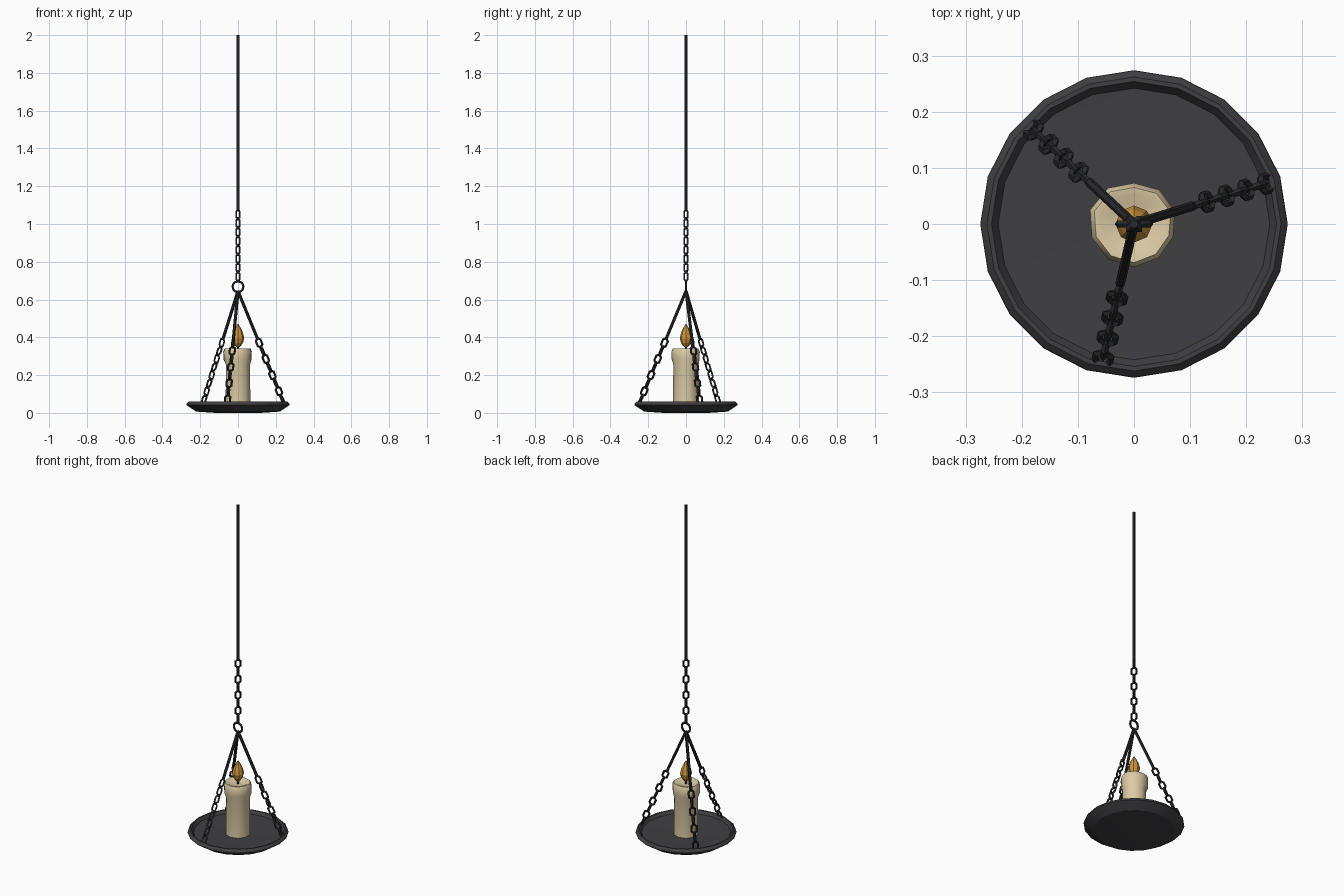
import bpy, bmesh, math
from mathutils import Vector

if "Cube" in bpy.data.objects:
    bpy.data.objects.remove(bpy.data.objects["Cube"])


def material(name, rgb):
    m = bpy.data.materials.new(name)
    m.diffuse_color = (*rgb, 1)
    m.use_nodes = True
    m.node_tree.nodes["Principled BSDF"].inputs["Base Color"].default_value = m.diffuse_color
    return m


IRON = material("dark iron", (0.022, 0.023, 0.025))
PLATE = material("plate grey", (0.05, 0.05, 0.056))
WAX = material("cream wax", (0.72, 0.60, 0.38))
FLAME = material("amber flame", (0.62, 0.30, 0.05))


def finish(name, bm, mat, smooth=None):
    bmesh.ops.recalc_face_normals(bm, faces=bm.faces)
    me = bpy.data.meshes.new(name)
    bm.to_mesh(me)
    bm.free()
    me.materials.append(mat)
    ob = bpy.data.objects.new(name, me)
    bpy.context.collection.objects.link(ob)
    if smooth:
        bpy.ops.object.select_all(action='DESELECT')
        ob.select_set(True)
        bpy.context.view_layer.objects.active = ob
        bpy.ops.object.shade_smooth_by_angle(angle=math.radians(smooth))
    return ob


def lathe(profile, n, phase=0.0, warp=None):
    """Revolve (radius, z) points around z and cap both ends."""
    bm = bmesh.new()
    rows = []
    for r, z in profile:
        row = []
        for i in range(n):
            a = phase + math.tau * i / n
            rr = r + (warp(a, z) if warp else 0)
            row.append(bm.verts.new((rr * math.cos(a), rr * math.sin(a), z)))
        rows.append(row)
    for lo, hi in zip(rows, rows[1:]):
        for i in range(n):
            j = (i + 1) % n
            bm.faces.new((lo[i], lo[j], hi[j], hi[i]))
    bm.faces.new(rows[0])
    bm.faces.new(rows[-1])
    return bm


def loop_ring(bm, center, axis, side, half_len, half_wid, tube, n=6, m=4):
    """Closed ring lying in the plane of axis and side."""
    normal = axis.cross(side)
    rows = []
    for i in range(n):
        a = math.tau * i / n
        out = axis * math.cos(a) + side * math.sin(a)
        c = center + axis * half_len * math.cos(a) + side * half_wid * math.sin(a)
        rows.append([bm.verts.new(c + tube * (out * math.cos(math.tau * k / m)
                                              + normal * math.sin(math.tau * k / m)))
                     for k in range(m)])
    for i in range(n):
        p, q = rows[i], rows[(i + 1) % n]
        for k in range(m):
            l = (k + 1) % m
            bm.faces.new((p[k], p[l], q[l], q[k]))


def rod(bm, a, b, radius, side, n=6):
    axis = (b - a).normalized()
    other = axis.cross(side)
    ends = [[bm.verts.new(p + radius * (side * math.cos(math.tau * k / n)
                                        + other * math.sin(math.tau * k / n)))
             for k in range(n)] for p in (a, b)]
    for k in range(n):
        l = (k + 1) % n
        bm.faces.new((ends[0][k], ends[0][l], ends[1][l], ends[1][k]))
    bm.faces.new(ends[0])
    bm.faces.new(ends[1])


def chain(bm, start, axis, side, count, pitch):
    """Links alternate between two perpendicular planes."""
    other = axis.cross(side)
    for i in range(count):
        loop_ring(bm, start + axis * pitch * i, axis, side if i % 2 else other,
                  0.027, 0.016, 0.0065)


# Dish with a raised lip
dish = [(0.12, 0.0), (0.222, 0.007), (0.274, 0.042), (0.272, 0.05), (0.262, 0.06),
        (0.254, 0.06), (0.242, 0.042), (0.1, 0.036)]
finish("dish", lathe(dish, 20), PLATE, 25)


# Candle, with melted wax swelling near the top
def swell(a, z):
    if z < 0.26:
        return 0
    return 0.007 + 0.006 * max(0, -math.cos(a)) + 0.002 * math.sin(3 * a)


candle = [(0.069, 0.034), (0.067, 0.255), (0.067, 0.285), (0.068, 0.325),
          (0.06, 0.342), (0.048, 0.341), (0.03, 0.332)]
finish("candle", lathe(candle, 10, math.pi / 10, swell), WAX, 40)

# Wick and flame
bm = bmesh.new()
rod(bm, Vector((0, 0, 0.325)), Vector((0, 0, 0.37)), 0.005, Vector((1, 0, 0)))
finish("wick", bm, IRON)
flame = [(0.010, 0.348), (0.026, 0.37), (0.033, 0.395), (0.026, 0.425),
         (0.013, 0.452), (0.002, 0.47)]
finish("flame", lathe(flame, 8), FLAME)

# Long hanging rod
X, Z = Vector((1, 0, 0)), Vector((0, 0, 1))
bm = bmesh.new()
rod(bm, Vector((0, 0, 1.07)), Vector((0, 0, 2.0)), 0.0085, X)
finish("hanging_rod", bm, IRON)

# Upper chain, turned diagonally
bm = bmesh.new()
chain(bm, Vector((0, 0, 0.722)), Z, Vector((1, 1, 0)).normalized(), 8, 0.047)
finish("upper_chain", bm, IRON)

# Joining ring
bm = bmesh.new()
loop_ring(bm, Vector((0, 0, 0.668)), Z, X, 0.028, 0.028, 0.0065, 12, 5)
finish("joining_ring", bm, IRON)

# Three arms: straight bar then chain down to the dish rim
for i in range(3):
    a = math.radians(17 + 120 * i)
    top = Vector((0, 0, 0.645))
    foot = Vector((0.25 * math.cos(a), 0.25 * math.sin(a), 0.06))
    axis = (foot - top).normalized()
    tangent = Vector((-math.sin(a), math.cos(a), 0))
    bm = bmesh.new()
    rod(bm, top, top + axis * 0.28, 0.0085, tangent)
    chain(bm, top + axis * 0.298, axis, tangent, 8, 0.0465)
    finish(f"arm_chain_{i + 1}", bm, IRON)
